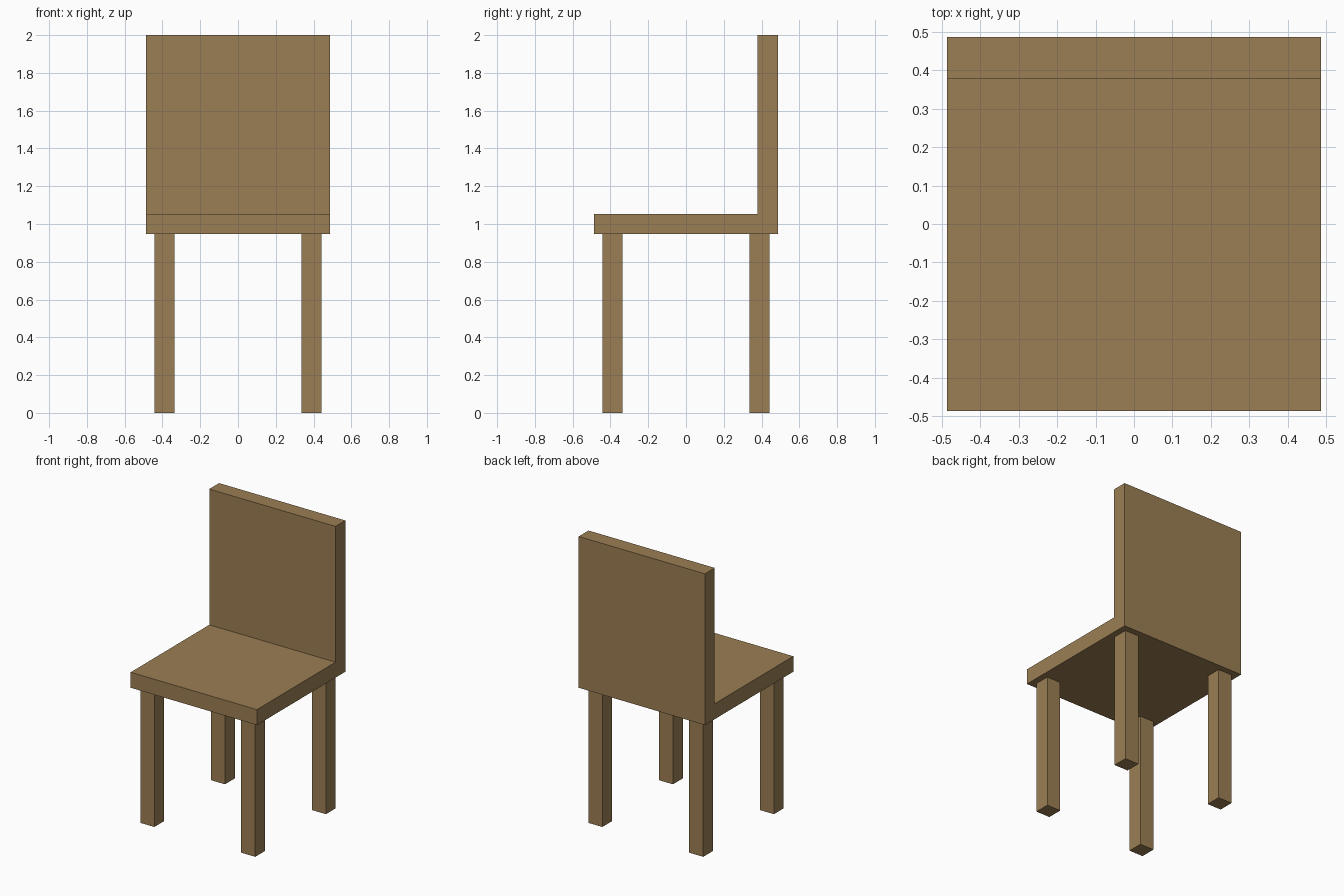
import bpy, bmesh

if "Cube" in bpy.data.objects:
    bpy.data.objects.remove(bpy.data.objects["Cube"])

wood = bpy.data.materials.new("wood")
wood.diffuse_color = (0.33, 0.21, 0.087, 1)
wood.use_nodes = True
wood.node_tree.nodes["Principled BSDF"].inputs["Base Color"].default_value = wood.diffuse_color

HALF = 0.4865          # half width and depth of the seat
THICK = 0.108          # board and leg thickness
SEAT_Z = 0.946         # underside of the seat
LEG = 0.389            # leg centre offset


def add_mesh(name, bm):
    bmesh.ops.recalc_face_normals(bm, faces=bm.faces)
    mesh = bpy.data.meshes.new(name)
    bm.to_mesh(mesh)
    bm.free()
    mesh.materials.append(wood)
    obj = bpy.data.objects.new(name, mesh)
    bpy.context.collection.objects.link(obj)
    return obj


# Seat and backrest: one L-shaped side profile extruded across the width
top = SEAT_Z + THICK
profile = [(-HALF, SEAT_Z), (HALF, SEAT_Z), (HALF, 2.0),
           (HALF - THICK, 2.0), (HALF - THICK, top), (-HALF, top)]
bm = bmesh.new()
side = bm.faces.new([bm.verts.new((-HALF, y, z)) for y, z in profile])
ext = bmesh.ops.extrude_face_region(bm, geom=[side], use_keep_orig=True)
moved = [g for g in ext["geom"] if isinstance(g, bmesh.types.BMVert)]
bmesh.ops.translate(bm, verts=moved, vec=(2 * HALF, 0, 0))
add_mesh("seat_and_backrest", bm)

# Four square legs
for y_name, sy in (("front", -1), ("back", 1)):
    for x_name, sx in (("left", -1), ("right", 1)):
        bm = bmesh.new()
        bmesh.ops.create_cube(bm, size=1)
        bmesh.ops.scale(bm, verts=bm.verts, vec=(THICK, THICK, SEAT_Z))
        leg = add_mesh(f"{y_name}_{x_name}_leg", bm)
        leg.location = (sx * LEG, sy * LEG, SEAT_Z / 2)
